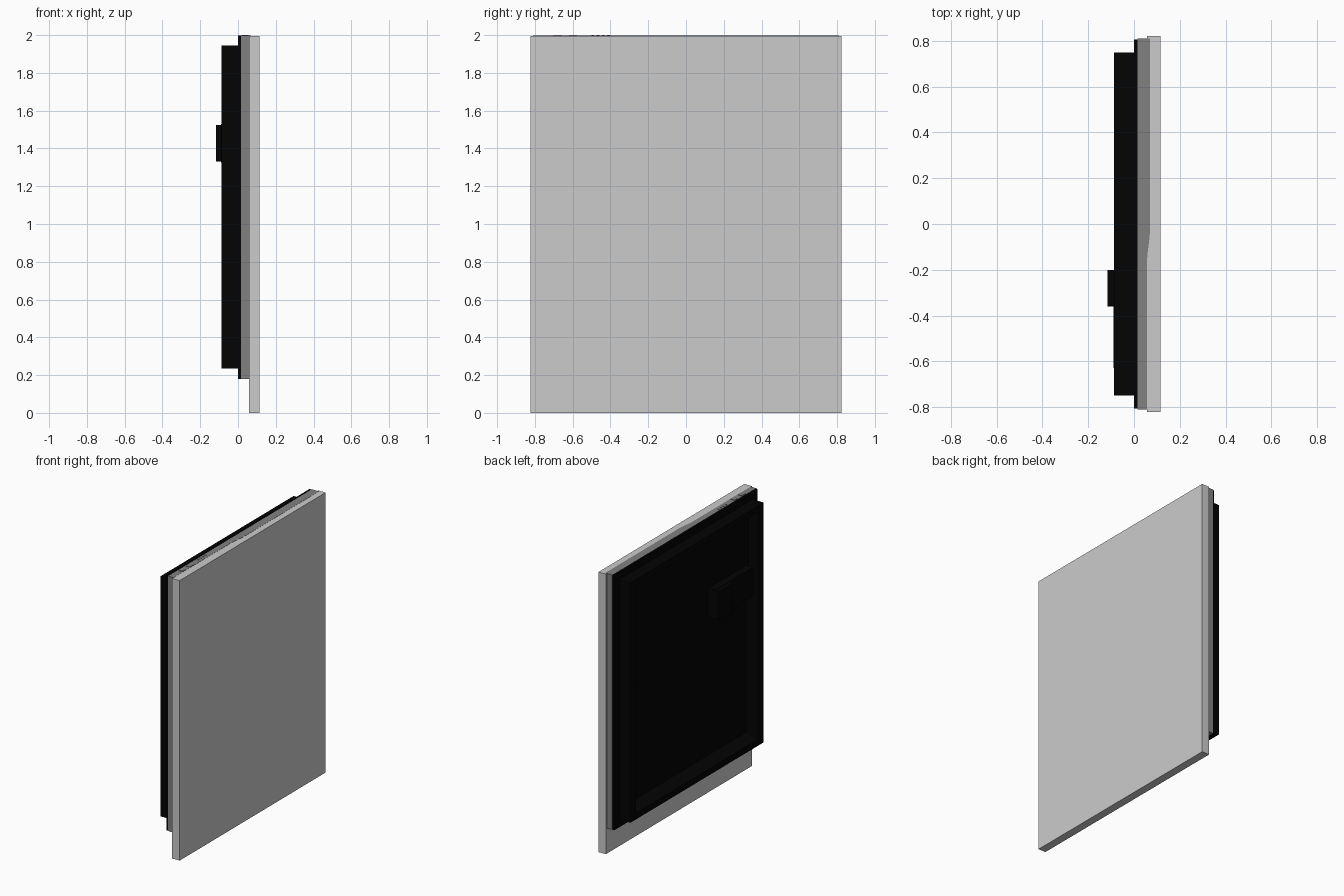
import bpy, bmesh, math

if "Cube" in bpy.data.objects:
    bpy.data.objects.remove(bpy.data.objects["Cube"])


def material(name, v):
    m = bpy.data.materials.new(name)
    m.diffuse_color = (v, v, v, 1)
    m.use_nodes = True
    m.node_tree.nodes["Principled BSDF"].inputs["Base Color"].default_value = m.diffuse_color
    return m


BLACK = material("black_plastic", 0.001)
STEEL = material("dark_steel", 0.22)


def finish(name, bm, mat=None):
    bmesh.ops.recalc_face_normals(bm, faces=bm.faces)
    me = bpy.data.meshes.new(name)
    bm.to_mesh(me)
    bm.free()
    ob = bpy.data.objects.new(name, me)
    bpy.context.collection.objects.link(ob)
    if mat:
        me.materials.append(mat)
    return ob


def box(name, x, y, z, mat=None):
    bm = bmesh.new()
    bmesh.ops.create_cube(bm, size=1)
    for v in bm.verts:
        v.co = [(a + b) / 2 + c * (b - a) for c, (a, b) in zip(v.co, (x, y, z))]
    return finish(name, bm, mat)


def prism(name, pts, offset, mat):
    """Extrude a closed 3D outline along offset into a solid."""
    bm = bmesh.new()
    f = bm.faces.new([bm.verts.new(p) for p in pts])
    new = bmesh.ops.extrude_face_region(bm, geom=[f])["geom"]
    bmesh.ops.translate(bm, vec=offset, verts=[v for v in new if isinstance(v, bmesh.types.BMVert)])
    return finish(name, bm, mat)


def rounded_rect(cx, cy, w, h, r, z):
    """Outline of a rounded rectangle in the horizontal plane."""
    pts = []
    for k, (sx, sy) in enumerate(((1, 1), (-1, 1), (-1, -1), (1, -1))):
        for i in range(5):
            a = math.pi / 2 * (k + i / 4)
            pts.append((cx + sx * (w / 2 - r) + r * math.cos(a),
                        cy + sy * (h / 2 - r) + r * math.sin(a), z))
    return pts


def smoothstep(t):
    return t * t * (3 - 2 * t)


# Decor panel on the outside of the door
box("front_panel", (0.057, 0.115), (-0.822, 0.822), (0, 1.996))

# Steel door body, with the stepped curve along its top edge
curve = [(0.057 + 0.013 * smoothstep(i / 8), -0.17 + 0.15 * i / 8, 0.18) for i in range(9)]
outline = [(0.015, -0.81, 0.18), (0.057, -0.81, 0.18)] + curve
outline += [(0.07, 0.81, 0.18), (0.015, 0.81, 0.18)]
prism("door_body", outline, (0, 0, 1.817), STEEL)

# Black seal flange behind the body
box("seal_flange", (0, 0.016), (-0.806, 0.806), (0.18, 1.997), BLACK)

# Inner door: nested rectangular loops forming a rim and a sloped recess
loops = [(0.0, 0.75, 0.235, 1.945), (-0.087, 0.75, 0.235, 1.945),
         (-0.087, 0.69, 0.28, 1.90), (-0.022, 0.645, 0.33, 1.86)]
bm = bmesh.new()
rings = [[bm.verts.new((x, s * w, z)) for s, z in ((-1, a), (1, a), (1, b), (-1, b))]
         for x, w, a, b in loops]
for r, q in zip(rings, rings[1:]):
    for i in range(4):
        j = (i + 1) % 4
        bm.faces.new((r[i], r[j], q[j], q[i]))
bm.faces.new(rings[0])
bm.faces.new(rings[-1])
finish("inner_door", bm, BLACK)

# Raised upper area of the recess, its lower edge rising toward the dispenser
sweep = [(-0.021, -0.2 - 0.4 * i / 8, 1.17 + 0.12 * smoothstep(i / 8)) for i in range(9)]
prism("upper_liner", [(-0.021, 0.655, 1.17)] + sweep +
      [(-0.021, -0.655, 1.29), (-0.021, -0.655, 1.865), (-0.021, 0.655, 1.865)],
      (-0.014, 0, 0), BLACK)

# Detergent dispenser
box("dispenser_plate", (-0.09, -0.03), (-0.63, -0.2), (1.325, 1.53), BLACK)
box("dispenser_cap", (-0.116, -0.08), (-0.36, -0.2), (1.33, 1.525), BLACK)

# Controls on the top edge
for i, y in enumerate((-0.598, -0.68)):
    prism(f"button_{i}", rounded_rect(0.037, y, 0.035, 0.044, 0.007, 1.98), (0, 0, 0.02), STEEL)
for i in range(4):
    prism(f"indicator_{i}", rounded_rect(0.03, -0.41 - 0.028 * i, 0.014, 0.014, 0.007, 1.98),
          (0, 0, 0.02), STEEL)
